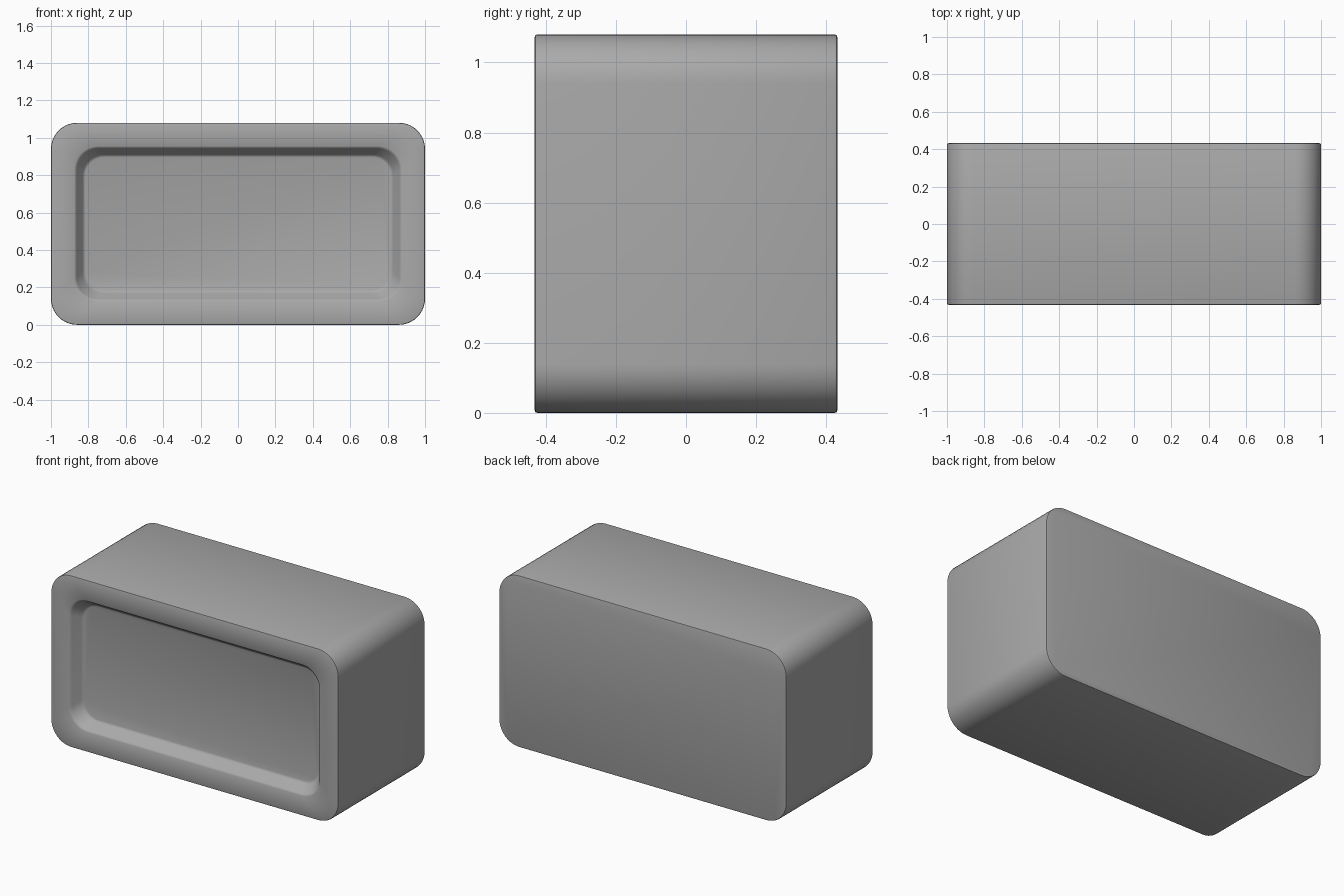
import bpy, bmesh, math

cube = bpy.data.objects.get("Cube")
if cube:
    bpy.data.objects.remove(cube, do_unlink=True)

HALF_W, HALF_D, HALF_H = 1.0, 0.432, 0.54
STEPS = 10  # segments per rounded corner


def make_material(name, colour):
    mat = bpy.data.materials.new(name)
    mat.use_nodes = True
    mat.diffuse_color = colour
    mat.node_tree.nodes["Principled BSDF"].inputs["Base Color"].default_value = colour
    return mat


def rounded_loop(bm, inset, radius, y):
    """Ring of vertices on a rounded rectangle facing the front."""
    w, h = HALF_W - inset, HALF_H - inset
    ring = []
    for corner, (sx, sz) in enumerate([(1, 1), (-1, 1), (-1, -1), (1, -1)]):
        for i in range(STEPS + 1):
            a = math.pi / 2 * (corner + i / STEPS)
            ring.append(bm.verts.new((sx * (w - radius) + radius * math.cos(a), y,
                                      HALF_H + sz * (h - radius) + radius * math.sin(a))))
    return ring


# Rings from the back panel, around the shell, over the rim, into the recess:
# inset from the outline, corner radius, y position
front = -HALF_D
rings = [
    (0.008, 0.132, HALF_D),
    (0.002, 0.138, HALF_D - 0.002),
    (0.0, 0.14, HALF_D - 0.008),
    (0.0, 0.14, front + 0.008),
    (0.002, 0.138, front + 0.002),
    (0.008, 0.132, front),
    (0.125, 0.125, front),
    (0.132, 0.122, front + 0.004),
    (0.138, 0.118, front + 0.012),
    (0.170, 0.110, front + 0.060),
    (0.176, 0.107, front + 0.067),
    (0.184, 0.102, front + 0.070),
]

bm = bmesh.new()
loops = [rounded_loop(bm, *r) for r in rings]
for a, b in zip(loops, loops[1:]):
    for i in range(len(a)):
        j = (i + 1) % len(a)
        bm.faces.new((a[i], a[j], b[j], b[i]))
bm.faces.new(loops[0])    # back panel
bm.faces.new(loops[-1])   # recessed front panel
bmesh.ops.recalc_face_normals(bm, faces=bm.faces)

mesh = bpy.data.meshes.new("recessed_box")
bm.to_mesh(mesh)
bm.free()
body = bpy.data.objects.new("recessed_box", mesh)
bpy.context.collection.objects.link(body)
mesh.materials.append(make_material("plain grey", (0.4, 0.4, 0.4, 1)))

# Smooth rounded corners, crisp rims
bpy.ops.object.select_all(action="DESELECT")
body.select_set(True)
bpy.context.view_layer.objects.active = body
bpy.ops.object.shade_smooth_by_angle(angle=math.radians(30))
